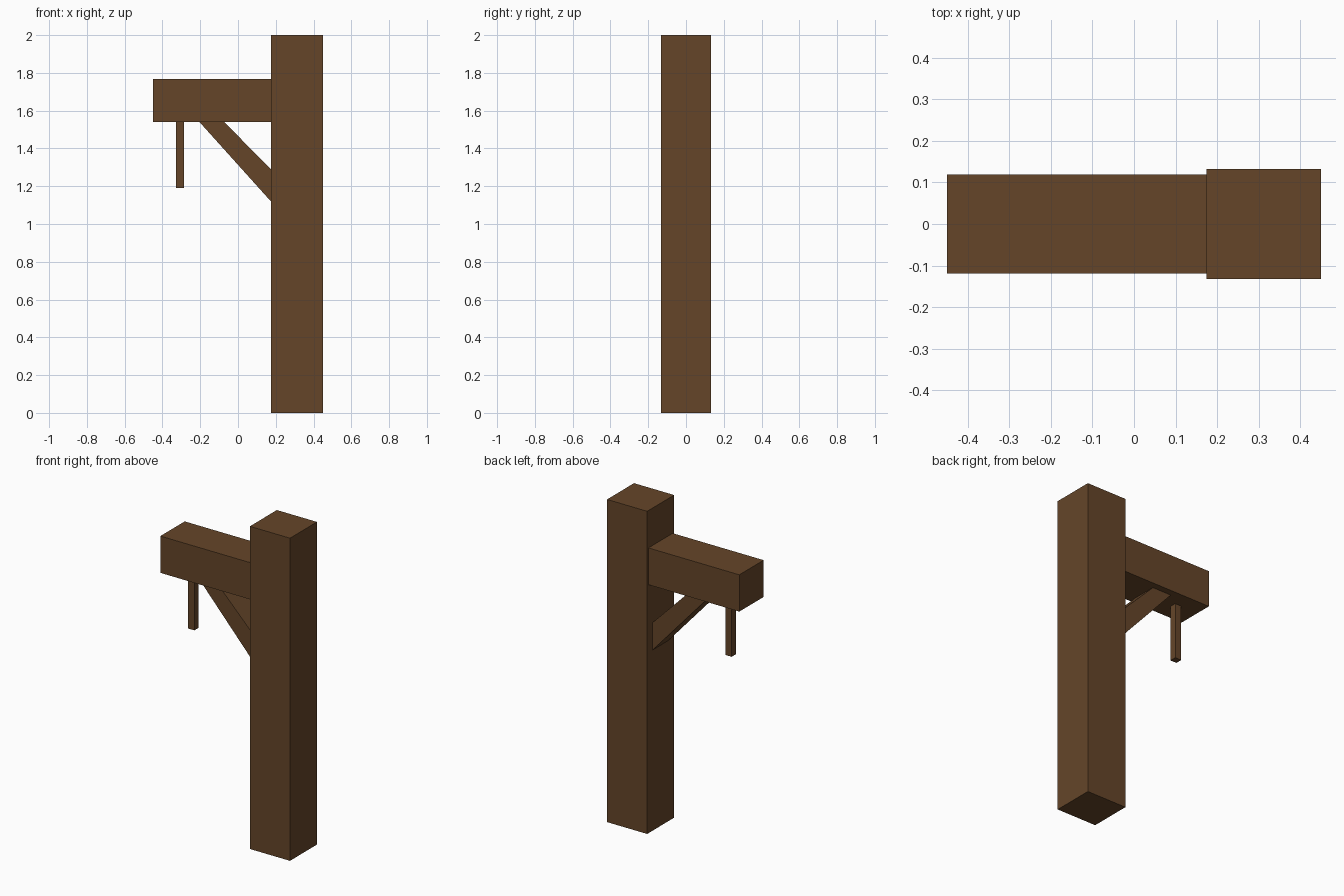
import bpy, bmesh

if "Cube" in bpy.data.objects:
    bpy.data.objects.remove(bpy.data.objects["Cube"])

wood = bpy.data.materials.new("brown_wood")
wood.diffuse_color = (0.13, 0.06, 0.022, 1)
wood.use_nodes = True
wood.node_tree.nodes["Principled BSDF"].inputs["Base Color"].default_value = wood.diffuse_color


def extrude_profile(name, profile, half_y):
    """Prism from an (x, z) outline, centred on y = 0."""
    bm = bmesh.new()
    face = bm.faces.new([bm.verts.new((x, -half_y, z)) for x, z in profile])
    ext = bmesh.ops.extrude_face_region(bm, geom=[face])
    verts = [v for v in ext["geom"] if isinstance(v, bmesh.types.BMVert)]
    bmesh.ops.translate(bm, verts=verts, vec=(0, 2 * half_y, 0))
    bmesh.ops.recalc_face_normals(bm, faces=bm.faces)
    mesh = bpy.data.meshes.new(name)
    bm.to_mesh(mesh)
    bm.free()
    mesh.materials.append(wood)
    obj = bpy.data.objects.new(name, mesh)
    bpy.context.collection.objects.link(obj)
    return obj


def box(name, x0, x1, z0, z1, half_y):
    return extrude_profile(name, [(x0, z0), (x1, z0), (x1, z1), (x0, z1)], half_y)


# Upright post and the arm that sticks out of it
box("post", 0.174, 0.449, 0.0, 2.0, 0.132)
box("arm_beam", -0.449, 0.174, 1.54, 1.768, 0.119)

# Hanging peg under the arm
box("hanging_peg", -0.328, -0.285, 1.19, 1.54, 0.021)

# Slanted brace, cut flush against arm and post
extrude_profile("brace", [(-0.204, 1.54), (0.174, 1.12), (0.174, 1.29), (-0.073, 1.54)], 0.078)
